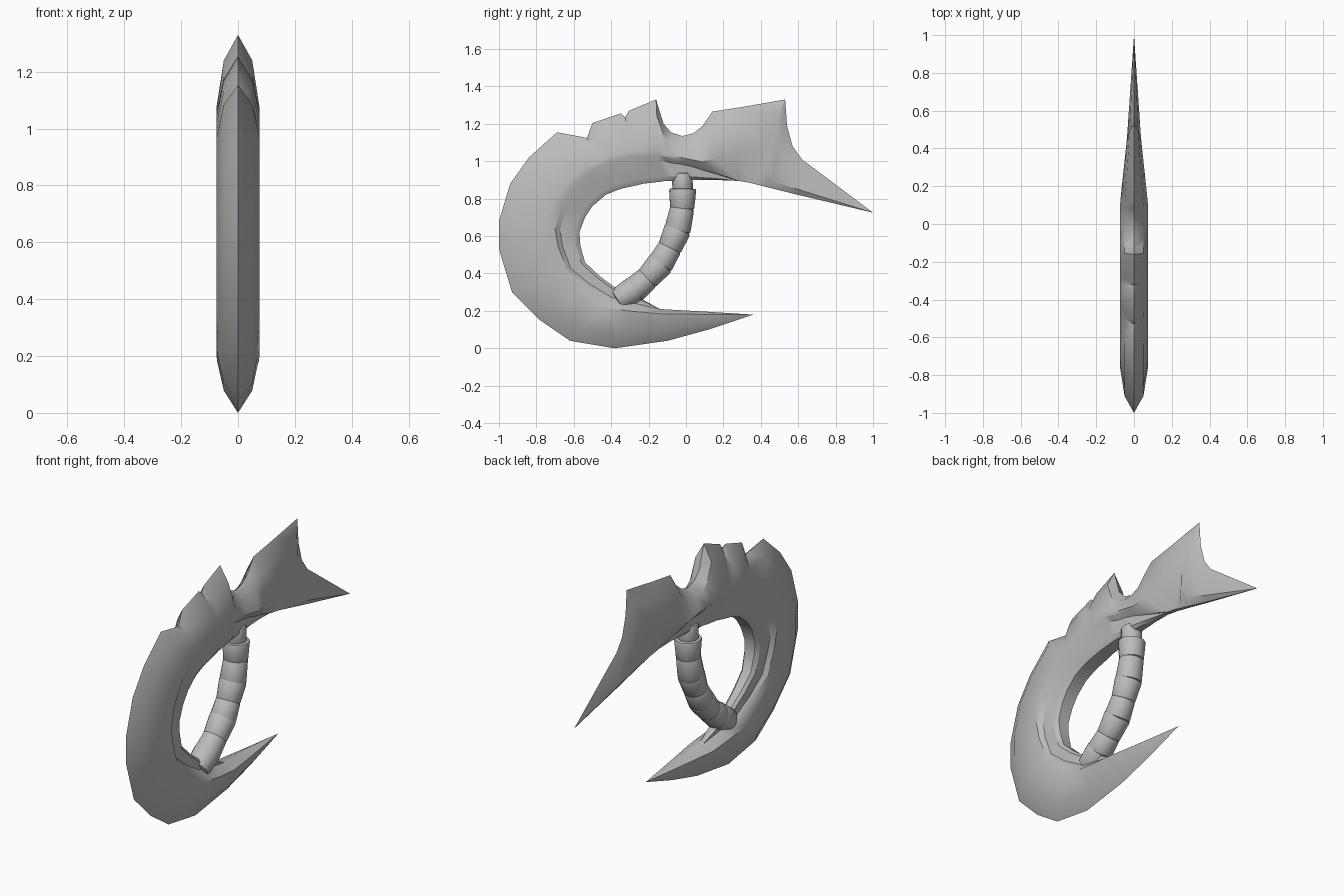
import bpy, bmesh, math
from mathutils import Vector, Matrix

cube = bpy.data.objects.get("Cube")
if cube:
    bpy.data.objects.remove(cube, do_unlink=True)

metal = bpy.data.materials.new("plain grey")
metal.use_nodes = True
GREY = (0.5, 0.5, 0.5, 1)
metal.diffuse_color = GREY
metal.node_tree.nodes["Principled BSDF"].inputs["Base Color"].default_value = GREY


def finish(bm, name, angle):
    """Turn a bmesh into a named, shaded object."""
    bmesh.ops.remove_doubles(bm, verts=bm.verts, dist=0.0005)
    bmesh.ops.recalc_face_normals(bm, faces=bm.faces)
    mesh = bpy.data.meshes.new(name)
    bm.to_mesh(mesh)
    bm.free()
    mesh.materials.append(metal)
    obj = bpy.data.objects.new(name, mesh)
    bpy.context.collection.objects.link(obj)
    bpy.ops.object.select_all(action="DESELECT")
    obj.select_set(True)
    bpy.context.view_layer.objects.active = obj
    bpy.ops.object.shade_smooth_by_angle(angle=math.radians(angle))
    return obj


# Blade stations, lower tip to upper tip: cutting edge (y, z), inner edge (y, z)
STATIONS = [
    (.36, .18, .36, .18), (.12, .1, .12, .195), (-.1, .04, -.14, .21),
    (-.38, 0, -.24, .265), (-.62, .04, -.36, .31), (-.78, .15, -.46, .385),
    (-.93, .3, -.54, .46), (-1, .53, -.565, .55), (-1, .68, -.57, .62),
    (-.94, .88, -.54, .7), (-.84, 1.02, -.5, .76), (-.69, 1.155, -.43, .82),
    (-.53, 1.125, -.37, .845), (-.5, 1.205, -.34, .855), (-.35, 1.255, -.27, .87),
    (-.325, 1.235, -.25, .875), (-.305, 1.27, -.23, .88), (-.16, 1.33, -.14, .89),
    (-.12, 1.2, -.11, .895), (-.08, 1.155, -.07, .895), (-.02, 1.135, -.02, .9),
    (.04, 1.15, .04, .9), (.09, 1.19, .09, .9), (.14, 1.265, .16, .9),
    (.3, 1.29, .28, .895), (.53, 1.33, .34, .885), (.54, 1.19, .38, .875),
    (.57, 1.08, .44, .86), (.62, 1.01, .6, .82), (1, .725, 1, .725),
]
RIM_START, RIM_END = 2, 24      # stations between which the inner rim runs
HALF = 0.075                    # half thickness of the blade


def taper(y, z):
    """Thin the blade toward both tips."""
    if z < 0.3:
        return max(0, min(1, (0.36 - y) / 0.5))
    if y < 0.1:
        return 1
    if y < 0.45:
        return 1 - 0.5 * (y - 0.1) / 0.35
    return max(0, 0.5 * (1 - y) / 0.55)


def section(index):
    """Closed cross-section: cutting edge, bevel, flat, stepped rim, inner edge."""
    oy, oz, iy, iz = STATIONS[index]
    outer, inner = Vector((0, oy, oz)), Vector((0, iy, iz))
    width = (inner - outer).length
    way = (inner - outer).normalized()
    t = (index - RIM_START) / (RIM_END - RIM_START)
    rim = max(0, math.sin(math.pi * t)) ** 0.7 if 0 < t < 1 else 0
    groove = width - min(0.15 * rim, width * 0.45)
    ridge = min(0.25, groove * 0.85)
    step = (width - groove) * 0.15
    lip = (width - groove) * 0.2
    edge = 0.2 + 0.8 * rim
    rows = [
        (min(0.09, ridge * 0.4), 0.05),
        (ridge, HALF),
        (groove - 0.01 * rim, HALF * min(1, edge * 1.2)),
        (groove + step, 0.063 * edge),
        (width - lip, 0.058 * edge),
        (width, 0.04 * rim),
    ]
    side = []
    for dist, half in rows:
        p = outer + way * dist
        p.x = half * taper(p.y, p.z)
        side.append(p)
    mirrored = [Vector((-p.x, p.y, p.z)) for p in reversed(side)]
    return [outer] + side + mirrored


# Crescent blade, lofted through the stations
bm = bmesh.new()
rings = [[bm.verts.new(p) for p in section(i)] for i in range(len(STATIONS))]
for a, b in zip(rings, rings[1:]):
    for k in range(len(a)):
        n = (k + 1) % len(a)
        bm.faces.new((a[k], a[n], b[n], b[k]))
bmesh.ops.dissolve_degenerate(bm, dist=0.0002, edges=bm.edges)
finish(bm, "crescent_blade", 32)


def add_drum(bm, start, end, r1, r2):
    """A round drum between two points, with softened rims."""
    axis = end - start
    turn = axis.to_track_quat("Z", "X").to_matrix().to_4x4()
    made = bmesh.ops.create_cone(
        bm, cap_ends=True, segments=16, radius1=r1, radius2=r2, depth=axis.length,
        matrix=Matrix.Translation((start + end) / 2) @ turn)
    caps = {f for v in made["verts"] for f in v.link_faces if len(f.verts) > 4}
    rims = list({e for f in caps for e in f.edges})
    bmesh.ops.bevel(bm, geom=rims, offset=0.01, segments=2, affect="EDGES", profile=0.5)


# Grip core and its wrapped drums follow one bent path
PATH = [Vector((0, y, z)) for y, z in (
    (-.02, .93), (-.018, .85), (-.02, .75), (-.045, .635), (-.085, .54),
    (-.135, .455), (-.205, .375), (-.275, .315), (-.36, .26))]

core = bmesh.new()
drums = bmesh.new()
for i, (a, b) in enumerate(zip(PATH, PATH[1:])):
    lap = (b - a).normalized() * 0.008
    add_drum(core, a - lap, b + lap, 0.055, 0.055)
    if i:
        wide, narrow = (0.073, 0.064) if i % 2 else (0.064, 0.071)
        add_drum(drums, a - lap * 0.5, b + lap, wide, narrow)
finish(core, "grip_core", 40)
finish(drums, "grip_drums", 40)
